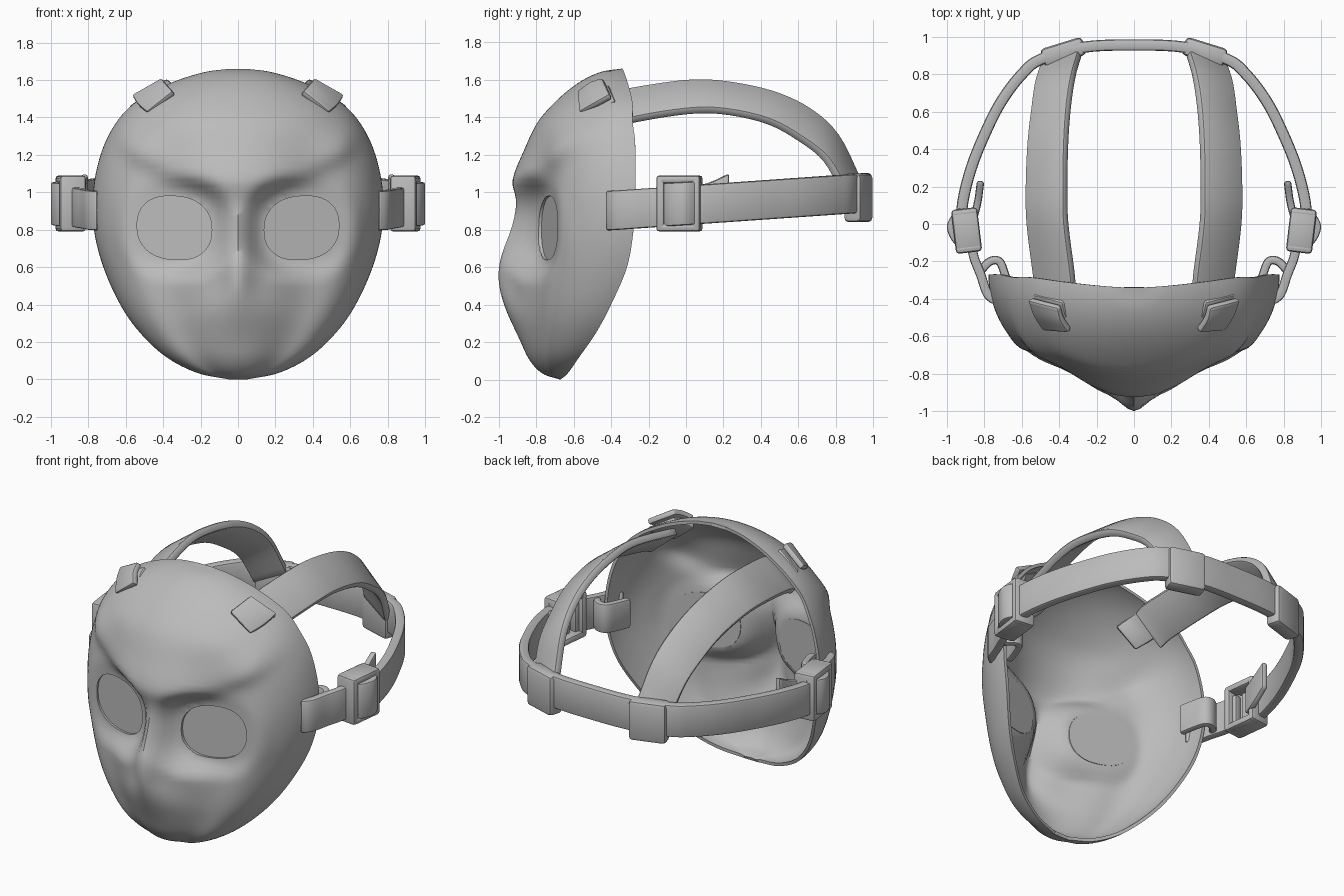
import bpy, bmesh, math
from mathutils import Vector

if "Cube" in bpy.data.objects:
    bpy.data.objects.remove(bpy.data.objects["Cube"])

grey = bpy.data.materials.new("plain grey")
grey.use_nodes = True
COLOUR = (0.5, 0.5, 0.5, 1)
grey.diffuse_color = COLOUR
grey.node_tree.nodes["Principled BSDF"].inputs["Base Color"].default_value = COLOUR


def spline(points, steps):
    """Catmull-Rom curve through points of any dimension."""
    p = [Vector(q) for q in points]
    p = [2 * p[0] - p[1]] + p + [2 * p[-1] - p[-2]]
    out = []
    for a, b, c, d in zip(p, p[1:], p[2:], p[3:]):
        for k in range(steps):
            t = k / steps
            out.append(b + 0.5 * t * ((c - a) + t * ((2 * a - 5 * b + 4 * c - d)
                       + t * (3 * (b - c) + d - a))))
    return out + [p[-2]]


def make(name, verts, faces, fix=True):
    mesh = bpy.data.meshes.new(name)
    mesh.from_pydata([tuple(v) for v in verts], [], faces)
    if fix:
        bm = bmesh.new()
        bm.from_mesh(mesh)
        bmesh.ops.recalc_face_normals(bm, faces=bm.faces)
        bm.to_mesh(mesh)
        bm.free()
    mesh.materials.append(grey)
    obj = bpy.data.objects.new(name, mesh)
    bpy.context.collection.objects.link(obj)
    return obj


def finish(obj, bevel=0.0, angle=40):
    bpy.ops.object.select_all(action="DESELECT")
    obj.select_set(True)
    bpy.context.view_layer.objects.active = obj
    if bevel:
        m = obj.modifiers.new("bevel", "BEVEL")
        m.width, m.segments = bevel, 2
    for m in list(obj.modifiers):
        bpy.ops.object.modifier_apply(modifier=m.name)
    bpy.ops.object.shade_smooth_by_angle(angle=math.radians(angle))


def ribbon(name, edge_a, edge_b, thick=0.05, steps=5, bevel=0.014):
    """Thick band stretched between two edge curves."""
    a, b = spline(edge_a, steps), spline(edge_b, steps)
    n, verts, faces = len(a), [], []
    for i in range(n):
        j, k = max(i - 1, 0), min(i + 1, n - 1)
        normal = (a[k] + b[k] - a[j] - b[j]).cross(b[i] - a[i]).normalized() * thick / 2
        verts += [a[i] + normal, b[i] + normal, b[i] - normal, a[i] - normal]
    for i in range(n - 1):
        for c in range(4):
            d = (c + 1) % 4
            faces.append((4 * i + c, 4 * i + d, 4 * i + 4 + d, 4 * i + 4 + c))
    faces += [(0, 1, 2, 3), tuple(range(4 * n - 4, 4 * n))]
    finish(make(name, verts, faces), bevel)


def box(name, loc, size, turn, bevel):
    bm = bmesh.new()
    bmesh.ops.create_cube(bm, size=1)
    bmesh.ops.scale(bm, vec=size, verts=bm.verts)
    mesh = bpy.data.meshes.new(name)
    bm.to_mesh(mesh)
    bm.free()
    mesh.materials.append(grey)
    obj = bpy.data.objects.new(name, mesh)
    bpy.context.collection.objects.link(obj)
    obj.location, obj.rotation_euler = loc, (0, 0, turn)
    finish(obj, bevel)


def smooth(a, b, v):
    t = min(max((v - a) / (b - a), 0), 1)
    return t * t * (3 - 2 * t)


# Eye outline and the slanted plane each eye sits in
EYE_X, EYE_Z, EYE_W, EYE_H = 0.34, 0.81, 0.2, 0.17


def eye_plane(x):
    return -0.82 + 0.25 * abs(x)


def eye_ring(side, count=40):
    for i in range(count):
        t = math.tau * i / count
        c, s = math.cos(t), math.sin(t)
        x = EYE_X + EYE_W * math.copysign(abs(c) ** 0.86, c)
        yield side * x, EYE_Z + EYE_H * math.copysign(abs(s) ** 0.86, s) + 0.06 * (x - EYE_X)


# Mask shell: height, half width, rim depth, front depth
PROFILE = [(0, .05, -.67, -.67), (.035, .22, -.63, -.77), (.12, .385, -.57, -.845),
           (.25, .525, -.48, -.895), (.4, .63, -.4, -.925), (.6, .72, -.315, -.935),
           (.8, .77, -.28, -.915), (1.0, .775, -.27, -.9), (1.2, .735, -.27, -.865),
           (1.36, .66, -.275, -.80), (1.48, .55, -.285, -.70), (1.58, .37, -.31, -.58),
           (1.64, .19, -.33, -.46), (1.66, .05, -.34, -.34)]
COLS = 72


def mask_depth(x, z, rim, front, t):
    # rounded forehead, wedge-shaped face with flat cheeks below
    c = max(math.cos(t), 0)
    wedge = 0.1 * math.exp(-((abs(t) - 0.55) / 0.28) ** 2) * (1 - smooth(1.1, 1.4, z))
    y = rim + (front - rim) * (c - wedge)
    # brow ridge, sharper underneath
    d = z - (1.06 + 0.55 * x * x)
    y -= 0.035 * math.exp(-(d / (0.13 if d > 0 else 0.07)) ** 2) * (1 - smooth(.55, .72, abs(x)))
    # eye socket
    u, v = (abs(x) - EYE_X) / EYE_W, (z - EYE_Z) / EYE_H
    q = (abs(u) ** 2.4 + abs(v) ** 2.4) ** (1 / 2.4)
    y += (eye_plane(x) - y) * (1 - smooth(1.02, 1.75, q))
    # nose, fading into a broad ridge down to the chin
    nose = smooth(.95, .56, z) * smooth(.15, .54, z)
    width = 0.08 + 0.08 * smooth(.52, .3, z)
    return y - 0.066 * nose * math.exp(-(x / width) ** 2)


verts, faces = [], []
rows = spline(PROFILE, 6)
for z, w, rim, front in rows:
    for j in range(COLS + 1):
        t = math.pi * (j / COLS - 0.5)
        x = w * math.sin(t)
        verts.append((x, mask_depth(x, z, rim, front, t), z))
for i in range(len(rows) - 1):
    for j in range(COLS):
        k = i * (COLS + 1) + j
        faces.append((k, k + 1, k + COLS + 2, k + COLS + 1))
mask = make("mask_shell", verts, faces, fix=False)
solid = mask.modifiers.new("thickness", "SOLIDIFY")
solid.thickness, solid.offset = 0.02, -1


def prism(name, side, near, far):
    ring = list(eye_ring(side))
    n = len(ring)
    pts = [(x, near(x), z) for x, z in ring] + [(x, far(x), z) for x, z in ring]
    sides = [(i, (i + 1) % n, n + (i + 1) % n, n + i) for i in range(n)]
    return make(name, pts, sides + [tuple(range(n)), tuple(range(n, 2 * n))])


# Eye openings
cutters = []
for side in (1, -1):
    cutter = prism("eye_cutter", side, lambda x: -1.2, lambda x: -0.45)
    cutter.hide_render = True
    cut = mask.modifiers.new("eye", "BOOLEAN")
    cut.operation, cut.object, cut.solver = "DIFFERENCE", cutter, "EXACT"
    cutters.append(cutter)
finish(mask, angle=45)
for cutter in cutters:
    bpy.data.objects.remove(cutter)


def band(path, low=-0.105, high=0.105):
    """Lower and upper edges of an upright strap that rises to the rear."""
    return [[(x, y, 0.93 + 0.07 * y + h) for x, y in path] for h in (low, high)]


# Rear strap, running round from buckle to buckle
half = [(.9, -.06), (.92, .08), (.87, .3), (.78, .52), (.70, .67), (.6, .8),
        (.5, .88), (.27, .945)]
ribbon("rear_strap", *band(half + [(0, .957)] + [(-x, y) for x, y in reversed(half)]), thick=.06)

for side, label in ((1, "left"), (-1, "right")):
    def flip(points, shift=(0, 0, 0)):
        return [(side * (p[0] + shift[0]), p[1] + shift[1], *[v + shift[2] for v in p[2:]])
                for p in points]

    finish(prism(label + "_eye_lens", side, lambda x: eye_plane(x) + 0.014,
                 lambda x: eye_plane(x) + 0.0235))

    # Short strap folded round the mask rim
    ribbon(label + "_front_strap_outer", *band(flip(
        [(.74, -.41), (.785, -.37), (.82, -.27), (.855, -.18), (.875, -.08)])))
    ribbon(label + "_front_strap_inner", *band(flip(
        [(.665, -.36), (.69, -.27), (.72, -.2), (.77, -.2), (.82, -.25)]), -.095, .095), thick=.045)
    ribbon(label + "_strap_tail",
           flip([(.86, .02, .85), (.835, .12, .87), (.82, .23, .93)]),
           flip([(.86, .02, 1.03), (.835, .12, 1.05), (.82, .23, 1.10)]), thick=.04)

    # Buckle frame with the strap bulging over its bar
    turn = side * -0.12
    cx, cy, cz = 0.895, -0.035, 0.94
    for dy in (-.095, .095):
        box(label + "_buckle_post", (side * (cx + .12 * dy), cy + dy, cz),
            (.14, .045, .3), turn, .018)
    for dz in (-.128, .128):
        box(label + "_buckle_rail", (side * cx, cy, cz + dz), (.14, .21, .045), turn, .018)
    ribbon(label + "_buckle_strap", *band(flip(
        [(.885, -.12), (.945, -.085), (.975, -.02), (.955, .03), (.915, .07)]), -.105, .125))

    # Strap over the head and its rear loop
    ribbon(label + "_top_strap", flip(
        [(.325, -.37, 1.52), (.325, -.28, 1.545), (.36, 0, 1.585), (.365, .2, 1.58),
         (.36, .45, 1.53), (.345, .65, 1.44), (.32, .8, 1.30), (.285, .92, 1.06)]), flip(
        [(.52, -.37, 1.35), (.53, -.28, 1.385), (.565, 0, 1.43), (.57, .2, 1.43),
         (.56, .43, 1.38), (.54, .6, 1.29), (.52, .75, 1.17), (.485, .86, .97)]))
    box(label + "_rear_loop", (side * .378, .92, .97), (.235, .1, .26), side * -.3, .025)

    # Anchor plates outside and inside the forehead
    for place, shift in (("forehead_plate", (0, 0, 0)), ("inner_tab", (-.025, .03, -.035))):
        ribbon(label + "_" + place,
               flip([(.34, -.57, 1.53), (.38, -.51, 1.575), (.40, -.44, 1.6)], shift),
               flip([(.48, -.56, 1.42), (.53, -.48, 1.465), (.56, -.40, 1.51)], shift), thick=.04)
